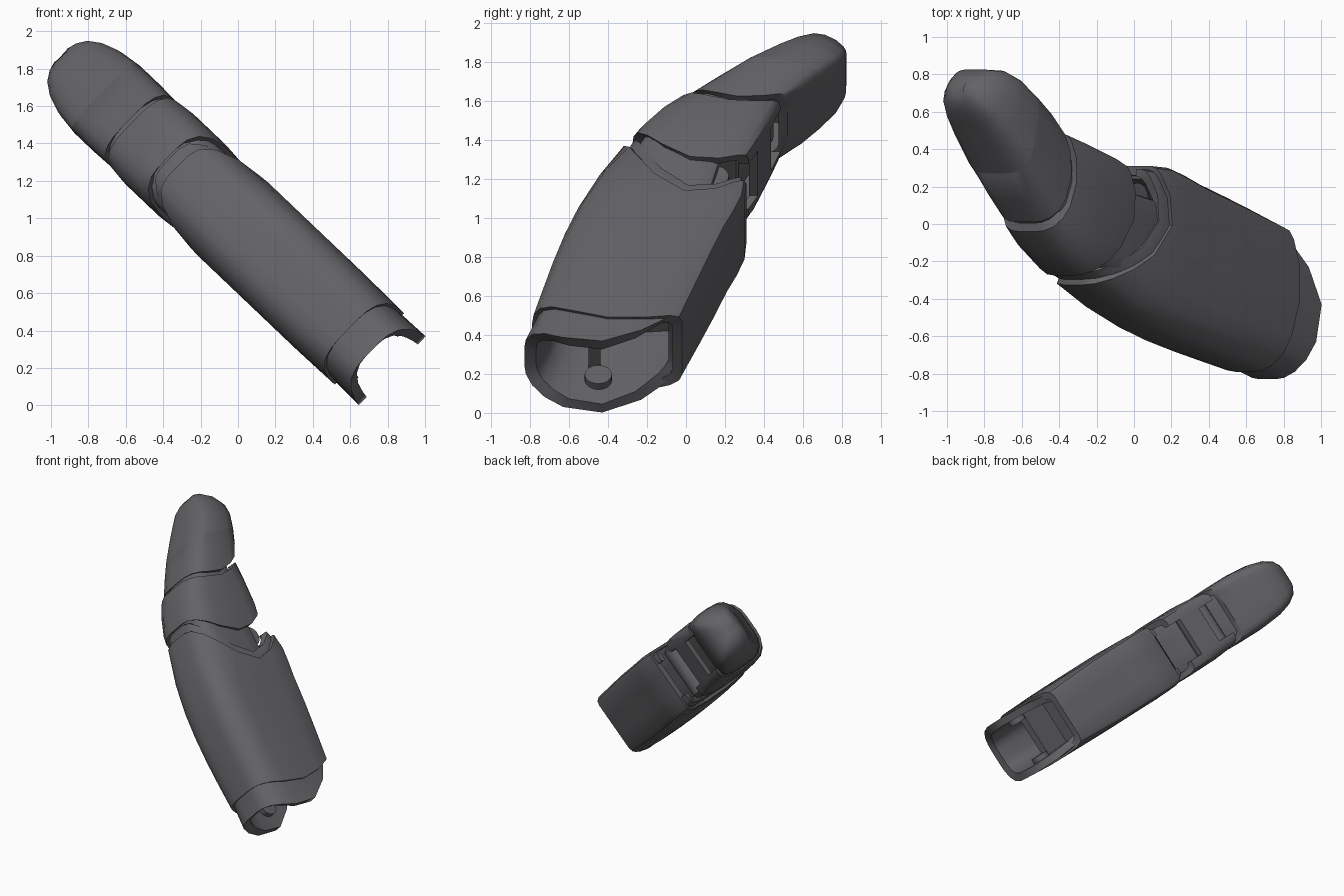
import bpy, bmesh, math
from mathutils import Vector

if "Cube" in bpy.data.objects:
    bpy.data.objects.remove(bpy.data.objects["Cube"], do_unlink=True)

graphite = bpy.data.materials.new("graphite")
graphite.use_nodes = True
COLOUR = (0.125, 0.125, 0.135, 1)
graphite.diffuse_color = COLOUR
graphite.node_tree.nodes["Principled BSDF"].inputs["Base Color"].default_value = COLOUR

# Finger frame: u runs to the tip, v is the bending direction, n is the width
U, N = Vector((-0.72, 0, 0.685)), Vector((0.70, 0, 0.72))
MID = 0.70

# Half cross-section from back (t=0) to palm (t=1), with sideways fraction s
HALF = [(0, 0.3), (0.01, 0.55), (0.05, 0.78), (0.13, 0.94), (0.25, 1), (0.5, 1),
        (0.75, 1), (0.92, 0.98), (0.98, 0.92), (1, 0.8), (1, 0.3)]
SECTION = HALF + [(t, -s) for t, s in reversed(HALF)]


def place(u, v, n):
    return U * u + N * (MID + n) + Vector((0, v, 0))


def ring(station, inset=0.0):
    """Station: back u, v, palm u, v, half width, bow, sharpness, roundness."""
    ud, vd, up, vp, w, bow, power, soft = station
    points = []
    for t, s in SECTION:
        u = ud + (up - ud) * (1 - (1 - t) ** power) + bow * math.sin(math.pi * t)
        v = (vd + inset) * (1 - t) + (vp - inset) * t
        oval = math.copysign(2 * math.sqrt(t * (1 - t)), s)
        points.append(place(u, v, (s + (oval - s) * soft) * (w - inset)))
    return points


def activate(obj):
    bpy.ops.object.select_all(action='DESELECT')
    obj.select_set(True)
    bpy.context.view_layer.objects.active = obj


def finish(name, bm):
    bmesh.ops.recalc_face_normals(bm, faces=bm.faces)
    mesh = bpy.data.meshes.new(name)
    bm.to_mesh(mesh)
    bm.free()
    mesh.materials.append(graphite)
    obj = bpy.data.objects.new(name, mesh)
    bpy.context.collection.objects.link(obj)
    activate(obj)
    bpy.ops.object.shade_smooth_by_angle(angle=math.radians(40))
    return obj


def loft(name, stations, wall=0.0):
    """Solid loft, or a hollow tube when a wall thickness is given."""
    rings = [ring(s) for s in stations]
    if wall:
        rings += [ring(s, wall) for s in reversed(stations)]
    bm = bmesh.new()
    loops = [[bm.verts.new(p) for p in r] for r in rings]
    pairs = list(zip(loops, loops[1:]))
    if wall:
        pairs.append((loops[-1], loops[0]))
    else:
        bm.faces.new(loops[0])
        bm.faces.new(loops[-1])
    for a, b in pairs:
        for i in range(len(a)):
            j = (i + 1) % len(a)
            bm.faces.new((a[i], a[j], b[j], b[i]))
    return finish(name, bm)


def block(name, u, v, n):
    """Block spanning the given ranges in the finger frame."""
    bm = bmesh.new()
    corners = [bm.verts.new(place(a, b, c)) for a in u for b in v for c in n]
    bmesh.ops.convex_hull(bm, input=corners)
    return finish(name, bm)


def notch(obj, u, v, n):
    """Cut a block-shaped opening."""
    cutter = block("notch_cutter", u, v, n)
    cutter.hide_render = True
    mod = obj.modifiers.new("notch", 'BOOLEAN')
    mod.operation = 'DIFFERENCE'
    mod.object = cutter
    activate(obj)
    bpy.ops.object.modifier_apply(modifier=mod.name)
    bpy.data.objects.remove(cutter, do_unlink=True)
    bpy.ops.object.shade_smooth_by_angle(angle=math.radians(40))


def pin(name, u, v, radius, n):
    """Round pin lying across the finger."""
    bm = bmesh.new()
    ends = []
    for side in n:
        ends.append([bm.verts.new(place(u + radius * math.cos(k * math.pi / 8),
                                        v + radius * math.sin(k * math.pi / 8), side))
                     for k in range(16)])
        bm.faces.new(ends[-1])
    for k in range(16):
        j = (k + 1) % 16
        bm.faces.new((ends[0][k], ends[0][j], ends[1][j], ends[1][k]))
    return finish(name, bm)


# Lower segment: outer shell, base sleeve with side ears, upper rim
loft("lower_shell", [
    (-0.14, -0.79, -0.25, -0.02, 0.265, -0.10, 1, 0.1),
    (0.05, -0.74, 0.0, 0.07, 0.27, -0.03, 1, 0.05),
    (0.24, -0.69, 0.2, 0.14, 0.27, 0, 1, 0),
    (0.45, -0.63, 0.4, 0.21, 0.27, 0, 1, 0),
    (0.65, -0.56, 0.52, 0.26, 0.27, -0.02, 1.2, 0),
    (0.90, -0.45, 0.64, 0.30, 0.27, -0.08, 2.2, 0),
    (1.13, -0.325, 0.76, 0.31, 0.265, -0.13, 4, 0)], 0.05)
loft("base_sleeve", [
    (0.1, -0.72, 0.1, 0.07, 0.24, 0, 1, 0.1),
    (-0.15, -0.77, -0.18, -0.01, 0.25, -0.08, 1, 0.15),
    (-0.31, -0.83, -0.20, -0.03, 0.255, -0.21, 1, 0.2)], 0.06)
rim = loft("upper_rim", [
    (0.8, -0.46, 0.6, 0.25, 0.235, -0.08, 2.2, 0),
    (1.12, -0.30, 0.76, 0.29, 0.245, -0.11, 4, 0),
    (1.19, -0.27, 0.81, 0.295, 0.235, -0.11, 4, 0)], 0.04)
notch(rim, (0.72, 1.0), (0.2, 0.5), (-0.15, 0.15))
loft("base_bulkhead", [
    (0.06, -0.71, 0.06, 0.03, 0.22, 0, 1, 0),
    (0.12, -0.70, 0.12, 0.05, 0.22, 0, 1, 0)])
block("base_rib", (-0.2, 0.08), (-0.5, -0.44), (-0.2, 0.2))
for side, n in (("left", (0.15, 0.21)), ("right", (-0.21, -0.15))):
    pin(side + "_base_boss", -0.29, -0.45, 0.07, n)

# First joint, recessed on the palm side
loft("lower_knuckle", [
    (0.62, -0.42, 0.55, 0.10, 0.20, 0, 1, 0),
    (0.80, -0.36, 0.72, 0.13, 0.225, -0.04, 1, 0),
    (1.08, -0.27, 0.98, 0.19, 0.225, 0, 1, 0),
    (1.28, -0.17, 1.15, 0.27, 0.22, 0, 1, 0)])
pin("lower_pin", 0.84, 0.14, 0.08, (-0.19, 0.19))

# Middle segment with openings at both ends of the palm side
middle = loft("middle_shell", [
    (1.20, -0.275, 0.96, 0.32, 0.25, -0.08, 2.5, 0),
    (1.25, -0.245, 1.04, 0.36, 0.26, -0.07, 2.2, 0.05),
    (1.37, -0.14, 1.25, 0.44, 0.26, -0.03, 1.6, 0.12),
    (1.47, -0.04, 1.38, 0.485, 0.25, -0.06, 1.6, 0.15)], 0.045)
notch(middle, (0.85, 1.06), (0.22, 0.6), (-0.16, 0.16))
notch(middle, (1.24, 1.5), (0.32, 0.7), (-0.15, 0.15))

# Second joint
loft("upper_knuckle", [
    (1.20, -0.08, 1.12, 0.27, 0.20, 0, 1, 0),
    (1.40, 0.0, 1.32, 0.36, 0.215, -0.03, 1, 0),
    (1.56, 0.12, 1.50, 0.45, 0.20, 0, 1, 0)])
pin("upper_pin", 1.34, 0.36, 0.05, (-0.17, 0.17))

# Fingertip: shell plus a solid rounded end
tip = [
    (1.49, 0.01, 1.43, 0.52, 0.245, -0.08, 1, 0.1),
    (1.59, 0.13, 1.50, 0.60, 0.25, -0.04, 1, 0.13),
    (1.70, 0.27, 1.60, 0.69, 0.25, 0, 1, 0.17),
    (1.83, 0.44, 1.70, 0.775, 0.235, 0, 1, 0.22),
    (1.91, 0.54, 1.78, 0.82, 0.205, 0.01, 1, 0.28),
    (1.96, 0.60, 1.86, 0.825, 0.16, 0.02, 1, 0.35),
    (1.985, 0.65, 1.92, 0.80, 0.105, 0.02, 1, 0.4),
    (1.99, 0.69, 1.96, 0.765, 0.05, 0.02, 1, 0.4)]
loft("tip_shell", tip[:3], 0.045)
loft("tip_end", tip[2:])
